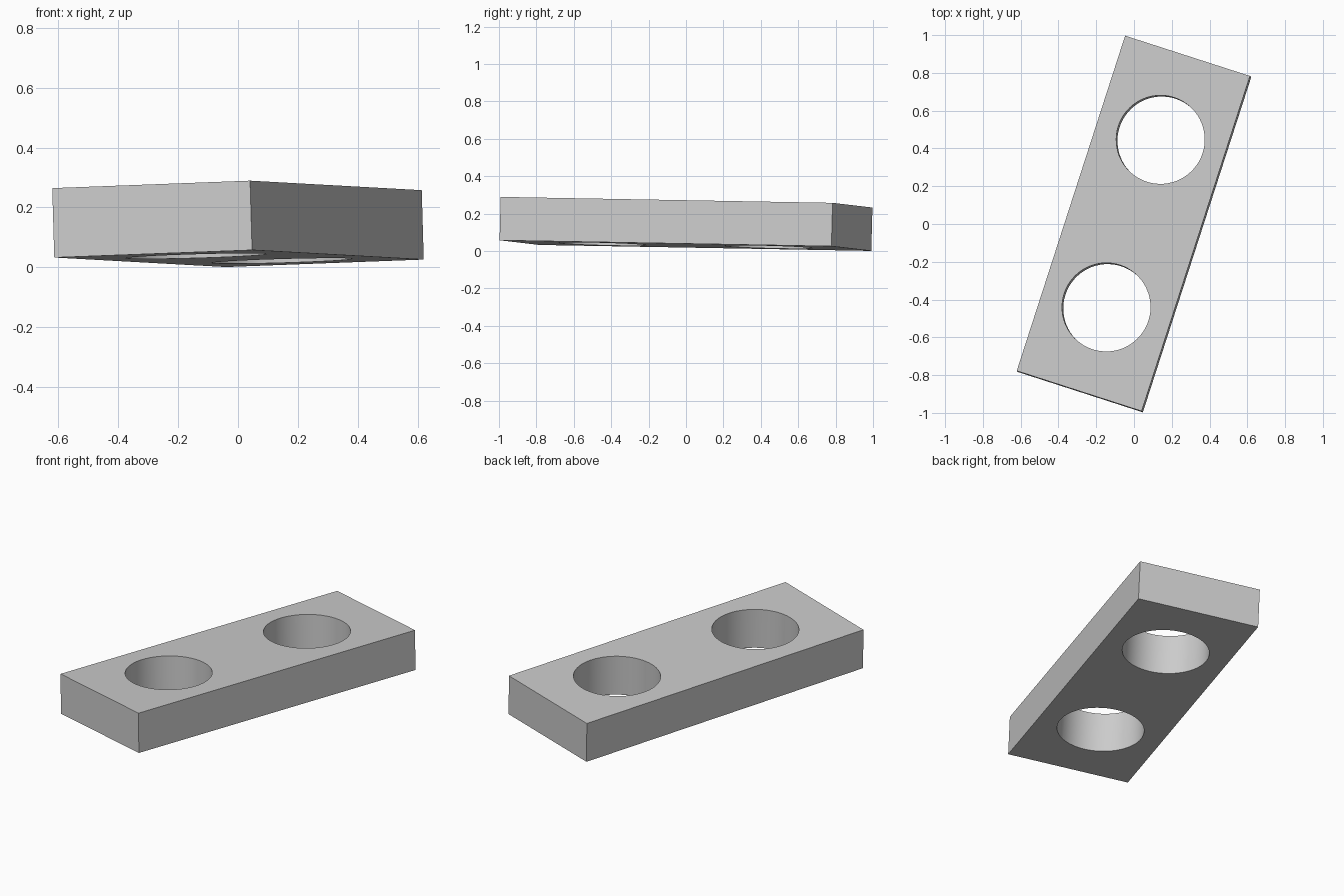
import bpy
from math import radians
from mathutils import Matrix, Vector

default = bpy.data.objects.get("Cube")
if default:
    bpy.data.objects.remove(default, do_unlink=True)

WIDTH, LENGTH, THICK, HOLE_R = 0.695, 1.865, 0.232, 0.2345

grey = bpy.data.materials.new("plain grey")
grey.use_nodes = True
colour = (0.6, 0.6, 0.6, 1)
grey.diffuse_color = colour
grey.node_tree.nodes["Principled BSDF"].inputs["Base Color"].default_value = colour

# Flat rectangular plate
bpy.ops.mesh.primitive_cube_add(size=1)
plate = bpy.context.object
plate.name = "plate"
plate.data.transform(Matrix.Diagonal((WIDTH, LENGTH, THICK, 1)))
plate.data.materials.append(grey)

# Two round through holes, one in the middle of each half
cutters = []
for side in (-1, 1):
    bpy.ops.mesh.primitive_cylinder_add(
        vertices=64, radius=HOLE_R, depth=2 * THICK, location=(0, side * LENGTH / 4, 0))
    cutter = bpy.context.object
    cutter.name = "hole_cutter"
    cutter.hide_render = True
    cutter.data.materials.append(grey)
    cut = plate.modifiers.new("hole", "BOOLEAN")
    cut.operation, cut.solver, cut.object = "DIFFERENCE", "EXACT", cutter
    cutters.append(cutter)

bpy.ops.object.select_all(action="DESELECT")
plate.select_set(True)
bpy.context.view_layer.objects.active = plate
for cut in list(plate.modifiers):
    bpy.ops.object.modifier_apply(modifier=cut.name)
for cutter in cutters:
    bpy.data.objects.remove(cutter, do_unlink=True)
bpy.ops.object.shade_smooth_by_angle(angle=radians(30))

# Turn the plate and lean it slightly
normal = Vector((-0.029, 0.0273, 1))
lean = Vector((0, 0, 1)).rotation_difference(normal).to_matrix().to_4x4()
plate.matrix_world = (Matrix.Translation((0, 0, 0.145)) @ lean
                      @ Matrix.Rotation(radians(-17.9), 4, "Z"))
